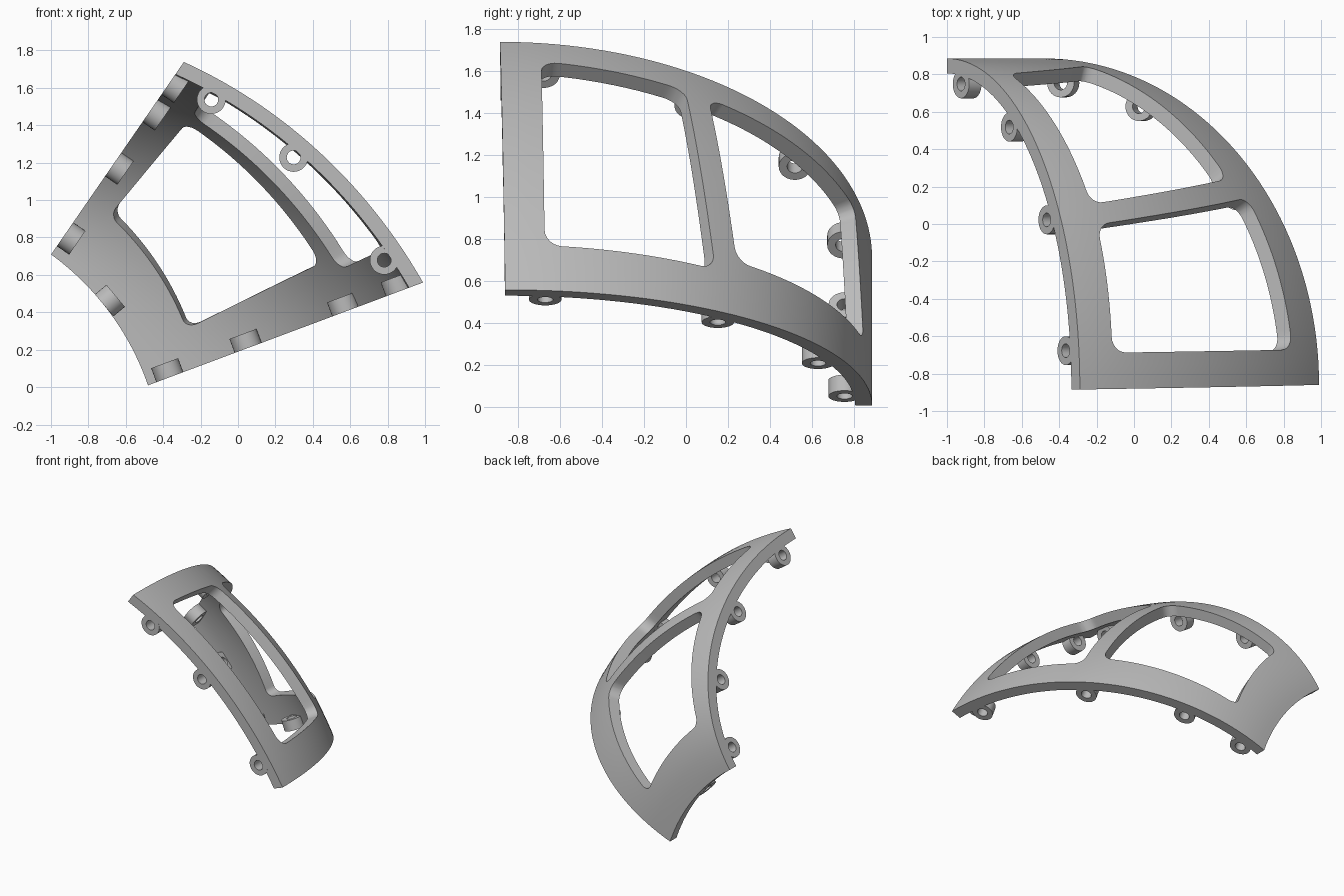
import bpy, bmesh, math
from mathutils import Matrix, Vector

if "Cube" in bpy.data.objects:
    bpy.data.objects.remove(bpy.data.objects["Cube"])

AXIS = Vector((-1.83, 0, -0.495))   # centre line of the dome, along y
PHI0, PHI1 = 20.5, 55.4             # angles of the lower and upper edge
BACK, LENGTH, WALL = 0.885, 1.65, 0.08

grey = bpy.data.materials.new("plain grey")
grey.use_nodes = True
grey.diffuse_color = (0.5, 0.5, 0.5, 1)
grey.node_tree.nodes["Principled BSDF"].inputs["Base Color"].default_value = (0.5, 0.5, 0.5, 1)


def lerp(a, b, t):
    return a + (b - a) * t


def radial(phi):
    return Vector((math.cos(math.radians(phi)), 0, math.sin(math.radians(phi))))


def tangent(phi):
    return Vector((-math.sin(math.radians(phi)), 0, math.cos(math.radians(phi))))


def dome(phi, theta, depth):
    """Point below the elliptical dome surface; theta runs 0 front to 90 back."""
    u = (phi - PHI0) / (PHI1 - PHI0)
    front, rise = lerp(-0.86, -0.885, u), lerp(1.57, 1.25, u)
    span, c, s = BACK - front, math.cos(math.radians(theta)), math.sin(math.radians(theta))
    normal = Vector((c / rise, s / span)).normalized()
    r = lerp(1.44, 1.463, u) + rise * c - depth * normal.x
    return AXIS + radial(phi) * r + Vector((0, front + span * s - depth * normal.y, 0))


def make_object(name, bm):
    mesh = bpy.data.meshes.new(name)
    bm.to_mesh(mesh)
    bm.free()
    ob = bpy.data.objects.new(name, mesh)
    bpy.context.scene.collection.objects.link(ob)
    mesh.materials.append(grey)
    return ob


def smooth(ob):
    bpy.ops.object.select_all(action='DESELECT')
    ob.select_set(True)
    bpy.context.view_layer.objects.active = ob
    bpy.ops.object.shade_smooth_by_angle(angle=math.radians(35))


def flat(phi, theta):
    return Vector(((phi - PHI0) / (PHI1 - PHI0), theta / 90 * LENGTH, 0))


# Flat sheet that is later bent onto the dome
bm = bmesh.new()
bmesh.ops.create_grid(bm, x_segments=28, y_segments=44, size=0.5)
for v in bm.verts:
    v.co = Vector((v.co.x + 0.5, (v.co.y + 0.5) * LENGTH, 0))
frame = make_object("window_frame", bm)
solid = frame.modifiers.new("wall", 'SOLIDIFY')
solid.thickness, solid.offset = WALL, -1

# Window cutters with rounded corners
WINDOWS = {
    "front_window_cutter": [(25.3, 6.3), (25.3, 35), (50.8, 29.8), (51.3, 6.3)],
    "back_window_cutter": [(27, 39.2), (27.4, 77.5), (51, 72.5), (50.8, 34)],
}
cutters = []
for name, corners in WINDOWS.items():
    bm = bmesh.new()
    bm.faces.new([bm.verts.new(flat(*p)) for p in corners])
    bmesh.ops.bevel(bm, geom=bm.verts[:], offset=0.05, segments=6,
                    profile=0.5, affect='VERTICES')
    long_edges = [e for e in bm.edges if e.calc_length() > 0.1]
    bmesh.ops.subdivide_edges(bm, edges=long_edges, cuts=24)
    cutter = make_object(name, bm)
    cutter.hide_render = True
    thick = cutter.modifiers.new("depth", 'SOLIDIFY')
    thick.thickness, thick.offset = 1, 0
    cut = frame.modifiers.new("window", 'BOOLEAN')
    cut.operation, cut.solver, cut.object = 'DIFFERENCE', 'EXACT', cutter
    cutters.append(cutter)

# Apply the cuts, drop the cutters and bend the sheet
bpy.context.view_layer.update()
evaluated = frame.evaluated_get(bpy.context.evaluated_depsgraph_get())
bm = bmesh.new()
bm.from_mesh(evaluated.to_mesh())
evaluated.to_mesh_clear()
frame.modifiers.clear()
for cutter in cutters:
    bpy.data.objects.remove(cutter)
for v in bm.verts:
    v.co = dome(lerp(PHI0, PHI1, v.co.x), v.co.y / LENGTH * 90, -v.co.z)
bmesh.ops.recalc_face_normals(bm, faces=bm.faces[:])
bm.to_mesh(frame.data)
bm.free()
smooth(frame)


# Ring-shaped fixing lugs
HALF = 0.04


def lug(name, centre, axis):
    bm = bmesh.new()
    verts = [bm.verts.new((r, 0, z)) for r, z in
             ((0.037, -HALF), (0.077, -HALF), (0.077, HALF), (0.037, HALF))]
    edges = [bm.edges.new((verts[i - 1], verts[i])) for i in range(4)]
    bmesh.ops.spin(bm, geom=verts + edges, cent=(0, 0, 0), axis=(0, 0, 1),
                   angle=math.tau, steps=32)
    bmesh.ops.remove_doubles(bm, verts=bm.verts[:], dist=0.0005)
    bmesh.ops.recalc_face_normals(bm, faces=bm.faces[:])
    turn = axis.to_track_quat('Z', 'Y').to_matrix().to_4x4()
    bm.transform(Matrix.Translation(centre) @ turn)
    smooth(make_object(name, bm))


for i, theta in enumerate((7.1, 32.8, 57.7, 83)):
    lug(f"upper_edge_lug_{i + 1}",
        dome(PHI1, theta, 0.125) - tangent(PHI1) * HALF, tangent(PHI1))
for i, theta in enumerate((6.7, 38.4, 66.5, 85)):
    lug(f"lower_edge_lug_{i + 1}",
        dome(PHI0, theta, 0.125) + tangent(PHI0) * HALF, tangent(PHI0))
for i, phi in enumerate((24.2, 39, 50.3)):
    lug(f"front_edge_lug_{i + 1}",
        dome(phi, 0, 0.115) + Vector((0, HALF, 0)), Vector((0, 1, 0)))
MID = 39.9
lug("back_edge_lug", dome(MID, 90, 0.13) + radial(MID) * HALF, radial(MID))
